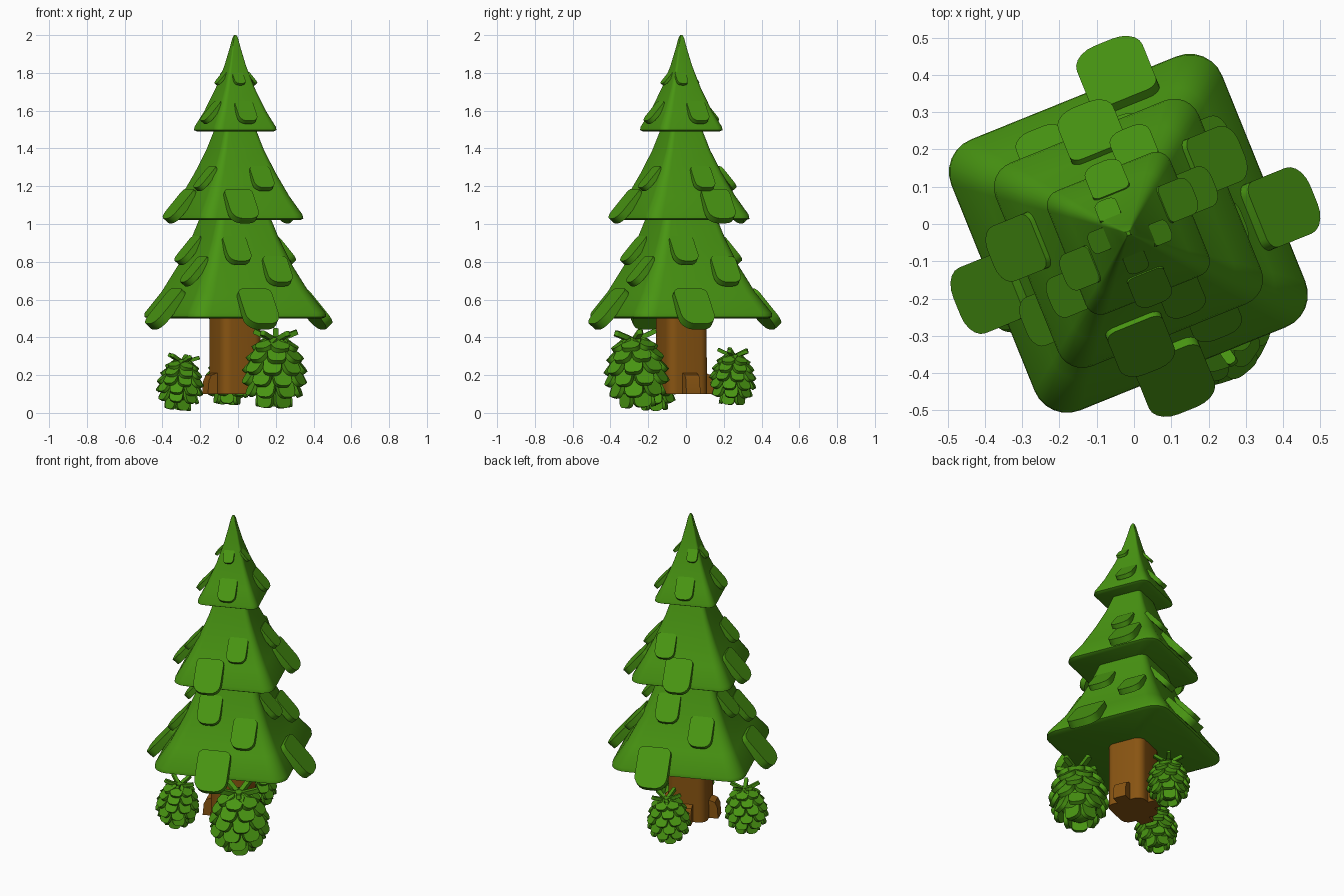
import bpy, bmesh, math
from math import radians, sin, cos, pi
from mathutils import Matrix, Vector

if "Cube" in bpy.data.objects:
    bpy.data.objects.remove(bpy.data.objects["Cube"])


def material(name, rgb):
    m = bpy.data.materials.new(name)
    m.use_nodes = True
    m.diffuse_color = (*rgb, 1)
    m.node_tree.nodes["Principled BSDF"].inputs["Base Color"].default_value = (*rgb, 1)
    return m


GREEN = material("leaf green", (0.065, 0.30, 0.006))
BROWN = material("bark brown", (0.25, 0.09, 0.006))
CENTRE = Vector((-0.015, -0.025, 0))
TURN = radians(22)
TREE = Matrix.Translation(CENTRE) @ Matrix.Rotation(TURN, 4, "Z")


def finish(bm, name, mat, angle=40):
    bmesh.ops.recalc_face_normals(bm, faces=bm.faces)
    mesh = bpy.data.meshes.new(name)
    bm.to_mesh(mesh)
    bm.free()
    mesh.materials.append(mat)
    ob = bpy.data.objects.new(name, mesh)
    bpy.context.collection.objects.link(ob)
    bpy.ops.object.select_all(action="DESELECT")
    ob.select_set(True)
    bpy.context.view_layer.objects.active = ob
    bpy.ops.object.shade_smooth_by_angle(angle=radians(angle))
    return ob


def rounded_outline(w, l, r_low, r_high, steps=5):
    """Rounded rectangle, with its own radius at the low and high ends."""
    pts = []
    corners = [(1, 1, r_high), (-1, 1, r_high), (-1, -1, r_low), (1, -1, r_low)]
    for k, (sx, sy, r) in enumerate(corners):
        for i in range(steps + 1):
            a = k * pi / 2 + i / steps * pi / 2
            pts.append((sx * (w / 2 - r) + r * cos(a), sy * (l / 2 - r) + r * sin(a)))
    return pts


def loft(bm, rings):
    loops = [[bm.verts.new(p) for p in ring] for ring in rings]
    n = len(loops[0])
    for a, b in zip(loops, loops[1:]):
        for i in range(n):
            j = (i + 1) % n
            bm.faces.new((a[i], a[j], b[j], b[i]))
    bm.faces.new(loops[0][::-1])
    bm.faces.new(loops[-1])


def tapered_block(bm, profile, corner):
    """Stack of rounded squares from (height, half width) pairs."""
    loft(bm, [[TREE @ Vector((x, y, z)) for x, y in
               rounded_outline(2 * h, 2 * h, corner * h, corner * h, 6)]
              for z, h in profile])


def plate(bm, w, l, t, matrix):
    """Flat leaf: x across, y out, z along its length."""
    outline = rounded_outline(w, l, w * 0.36, w * 0.18)
    loft(bm, [[matrix @ Vector((x, y, z)) for x, z in outline] for y in (-t / 2, t / 2)])


def facing(angle, u, out, z, tilt):
    """Frame looking outward at an angle, its low end swung outward by tilt."""
    return (Matrix.Rotation(angle - pi / 2, 4, "Z") @ Matrix.Translation((u, out, z))
            @ Matrix.Rotation(radians(tilt), 4, "X"))


def width_at(profile, z):
    for (z0, h0), (z1, h1) in zip(profile, profile[1:]):
        if z0 <= z <= z1:
            return h0 + (h1 - h0) * (z - z0) / (z1 - z0)
    return profile[-1][1]


# Branch tiers: profile, then leaves as (height, width, offset on each of 4 sides)
tiers = {
    "lower": ([(0.50, 0.375), (0.508, 0.392), (0.53, 0.39), (0.64, 0.318), (0.78, 0.247),
               (0.92, 0.19), (1.10, 0.13)],
              [(0.55, 0.19, (0.09, 0.13, -0.01, 0.03)),
               (0.75, 0.14, (-0.14, -0.126, -0.126, -0.128)),
               (0.86, 0.135, (0.08, 0.08, 0.08, 0.085))]),
    "middle": ([(1.02, 0.28), (1.028, 0.294), (1.05, 0.29), (1.15, 0.232), (1.27, 0.175),
                (1.39, 0.125), (1.56, 0.07)],
               [(1.095, 0.16, (-0.096, 0.01, 0.075, 0.08)),
                (1.24, 0.115, (-0.04, 0.10, -0.09, -0.07))]),
    "upper": ([(1.49, 0.165), (1.497, 0.178), (1.515, 0.175), (1.60, 0.132), (1.72, 0.084),
               (1.84, 0.046), (1.93, 0.024), (1.985, 0.012), (2.0, 0.005)],
              [(1.59, 0.105, (-0.034, 0.0, -0.039, 0.0)),
               (1.77, 0.062, (0.03, -0.028, 0.01, 0.01))]),
}
for name, (profile, leaves) in tiers.items():
    bm = bmesh.new()
    tapered_block(bm, profile, 0.24)
    finish(bm, name + "_branches", GREEN)
    bm = bmesh.new()
    for z, w, offsets in leaves:
        for side, u in enumerate(offsets):
            out = width_at(profile, z) + 0.13 * w
            plate(bm, w, w * 1.3, 0.25 * w,
                  TREE @ facing(side * pi / 2, u, out, z, 41))
    finish(bm, name + "_leaves", GREEN)

# Trunk
bm = bmesh.new()
tapered_block(bm, [(0.10, 0.117), (0.30, 0.115), (0.52, 0.115)], 0.42)
finish(bm, "trunk", BROWN)

# Root stubs on three sides of the trunk
bm = bmesh.new()
for side in range(3):
    frame = TREE @ Matrix.Rotation(side * pi / 2, 4, "Z")
    arch = [(0.08, 0.10), (0.172, 0.10), (0.166, 0.17), (0.152, 0.20), (0.125, 0.21), (0.08, 0.21)]
    loft(bm, [[frame @ Vector((x, y, z)) for x, z in arch] for y in (-0.04, 0.04)])
finish(bm, "roots", BROWN)


def shrub(name, x, y, z, radius, height, lean, spin):
    """Cone-like shrub: egg core, rings of drooping leaves, twigs on top."""
    place = (Matrix.Translation((x, y, z)) @ Matrix.Rotation(spin, 4, "Z")
             @ Matrix.Rotation(radians(lean), 4, "X"))
    bm = bmesh.new()
    bmesh.ops.create_uvsphere(
        bm, u_segments=16, v_segments=10, radius=1,
        matrix=place @ Matrix.Translation((0, 0, height * 0.5))
        @ Matrix.Diagonal((radius * 0.7, radius * 0.7, height * 0.42, 1)))
    rings = [(0.15, 0.42, 5, 8), (0.28, 0.68, 7, 24), (0.42, 0.78, 8, 32),
             (0.56, 0.75, 8, 40), (0.70, 0.62, 7, 48), (0.82, 0.42, 6, 60)]
    for k, (h, r, count, tilt) in enumerate(rings):
        for i in range(count):
            a = (i + 0.5 * (k % 2)) / count * 2 * pi
            plate(bm, radius * 0.56, radius * 0.62, radius * 0.15,
                  place @ facing(a, 0, r * radius, h * height, tilt))
    for i in range(5):
        a = i / 5 * 2 * pi
        plate(bm, radius * 0.17, radius * 0.6, radius * 0.15,
              place @ facing(a, 0, radius * 0.42, height * 0.93, 112))
    finish(bm, name, GREEN)


shrub("large_shrub", 0.19, -0.25, 0.02, 0.172, 0.42, 4, 0.3)
shrub("side_shrub", -0.32, -0.165, 0.01, 0.125, 0.30, 6, 1.4)
shrub("back_shrub", -0.06, 0.24, 0.04, 0.125, 0.30, 5, 2.2)
